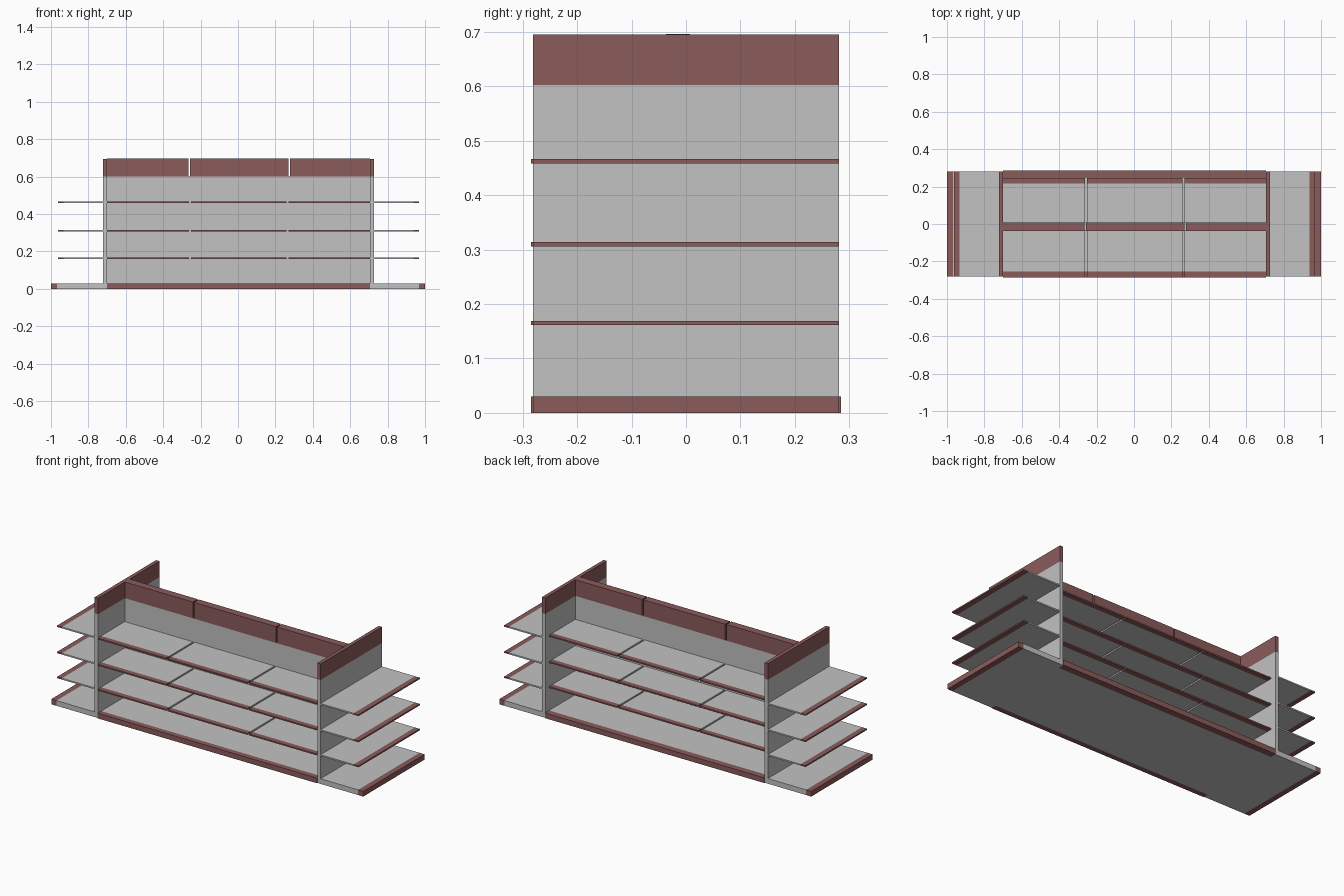
import bpy

cube = bpy.data.objects.get("Cube")
if cube:
    bpy.data.objects.remove(cube, do_unlink=True)


def make_material(name, rgb):
    mat = bpy.data.materials.new(name)
    mat.use_nodes = True
    mat.diffuse_color = (*rgb, 1)
    mat.node_tree.nodes["Principled BSDF"].inputs["Base Color"].default_value = (*rgb, 1)
    return mat


GREY = make_material("light grey", (0.54, 0.54, 0.54))
RED = make_material("dusty red", (0.26, 0.105, 0.105))


def box(name, mat, x, y, z):
    """Box spanning the (low, high) range given for each axis."""
    corners = [(a, b, c) for a in x for b in y for c in z]
    faces = [(0, 1, 3, 2), (4, 6, 7, 5), (0, 4, 5, 1),
             (2, 3, 7, 6), (0, 2, 6, 4), (1, 5, 7, 3)]
    mesh = bpy.data.meshes.new(name)
    mesh.from_pydata(corners, [], faces)
    mesh.materials.append(mat)
    obj = bpy.data.objects.new(name, mesh)
    bpy.context.collection.objects.link(obj)
    return obj


# Main dimensions
INNER = (-0.70, 0.705)
LEFT_PANEL, RIGHT_PANEL = (0.705, 0.726), (-0.722, -0.70)
DEPTH = (-0.281, 0.281)
WALL = (-0.037, 0.007)
TRIM_Z, TOP = 0.602, 0.695
BASE = (0, 0.03)
SHELF_LEVELS = (0.161, 0.306, 0.458)
SHELF_THICK = 0.008
BAYS = ((INNER[0], -0.262), (-0.252, 0.26), (0.27, INNER[1]))
TRIM_BAYS = ((INNER[0], -0.264), (-0.256, 0.269), (0.277, INNER[1]))

# Central dividing wall with a red header split into bays
box("centre_wall", GREY, INNER, WALL, (BASE[1], TRIM_Z))
for i, bay in enumerate(TRIM_BAYS):
    box(f"centre_header_{i}", RED, bay, WALL, (TRIM_Z, TOP + 0.001))

# End panels with red tops
for side, span in (("left", LEFT_PANEL), ("right", RIGHT_PANEL)):
    box(f"{side}_panel", GREY, span, DEPTH, (0, TRIM_Z))
    box(f"{side}_panel_header", RED, span, DEPTH, (TRIM_Z, TOP))

# Central base with red kick strips front and back
box("base_deck", GREY, INNER, (-0.253, 0.247), BASE)
box("base_front_strip", RED, INNER, (-0.285, -0.253), BASE)
box("base_back_strip", RED, INNER, (0.247, 0.285), BASE)

# End bases
for side, start, split, end in (("left", LEFT_PANEL[1], 0.967, 1.0),
                                ("right", RIGHT_PANEL[0], -0.967, -1.0)):
    box(f"{side}_end_base", GREY, sorted((start, split)), DEPTH, BASE)
    box(f"{side}_end_base_strip", RED, sorted((split, end)), DEPTH, BASE)

# Shelves at each level: front and back bays, then the two ends
for n, low in enumerate(SHELF_LEVELS):
    z = (low, low + SHELF_THICK)
    for i, bay in enumerate(BAYS):
        box(f"front_shelf_{n}_{i}", GREY, bay, (-0.255, WALL[0]), z)
        box(f"front_shelf_strip_{n}_{i}", RED, bay, (-0.285, -0.255), z)
        box(f"back_shelf_{n}_{i}", GREY, bay, (WALL[1], 0.217), z)
        box(f"back_shelf_strip_{n}_{i}", RED, bay, (0.217, 0.247), z)
    for side, start, split, end in (("left", LEFT_PANEL[1], 0.938, 0.969),
                                    ("right", RIGHT_PANEL[0], -0.932, -0.963)):
        box(f"{side}_end_shelf_{n}", GREY, sorted((start, split)), DEPTH, z)
        box(f"{side}_end_shelf_strip_{n}", RED, sorted((split, end)), DEPTH, z)
